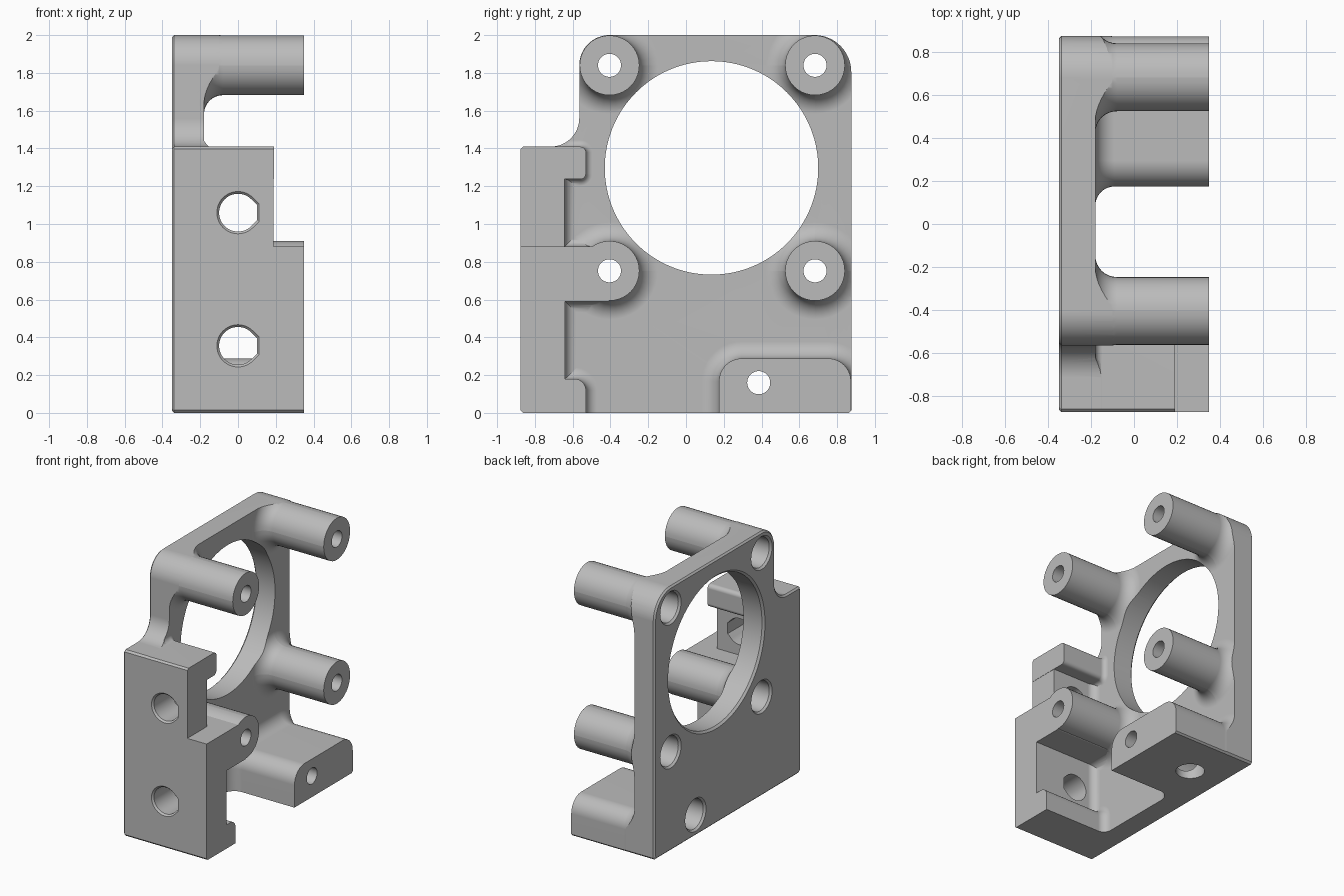
import bpy, bmesh
from math import sin, cos, pi, sqrt, radians

cube = bpy.data.objects.get("Cube")
if cube:
    bpy.data.objects.remove(cube)

PLATE_BACK, PLATE_FACE, END = -0.35, -0.18, 0.35

grey = bpy.data.materials.new("plain_grey")
grey.use_nodes = True
grey.diffuse_color = (0.5, 0.5, 0.5, 1)
grey.node_tree.nodes["Principled BSDF"].inputs["Base Color"].default_value = (0.5, 0.5, 0.5, 1)


def arc(cy, cz, r, start, end, n=10):
    """Points on an arc, angles in degrees."""
    steps = [radians(start + (end - start) * i / n) for i in range(n + 1)]
    return [(cy + r * cos(a), cz + r * sin(a)) for a in steps]


def circle(cy, cz, r, n=64):
    return arc(cy, cz, r, 0, 360, n)[:-1]


def rounded(y0, y1, z0, z1, r):
    """Rounded rectangle outline."""
    return (arc(y1 - r, z1 - r, r, 0, 90) + arc(y0 + r, z1 - r, r, 90, 180)
            + arc(y0 + r, z0 + r, r, 180, 270) + arc(y1 - r, z0 + r, r, 270, 360))


def loft(name, stations, axis="x"):
    """Solid through outlines of equal length, placed along an axis."""
    place = {"x": lambda t, u, v: (t, u, v),
             "y": lambda t, u, v: (u, t, v),
             "z": lambda t, u, v: (u, v, t)}[axis]
    bm = bmesh.new()
    rings = [[bm.verts.new(place(t, u, v)) for u, v in pts] for t, pts in stations]
    bm.faces.new(rings[0])
    bm.faces.new(rings[-1])
    for a, b in zip(rings, rings[1:]):
        for i in range(len(a)):
            j = (i + 1) % len(a)
            bm.faces.new((a[i], a[j], b[j], b[i]))
    bmesh.ops.recalc_face_normals(bm, faces=bm.faces)
    mesh = bpy.data.meshes.new(name)
    bm.to_mesh(mesh)
    bm.free()
    mesh.materials.append(grey)
    ob = bpy.data.objects.new(name, mesh)
    bpy.context.collection.objects.link(ob)
    return ob


def flared(name, y0, y1, z0, z1, r, end, f):
    """Block along x with a fillet where it meets the plate."""
    def grown(o):
        return rounded(y0 - o, y1 + o, z0 - o, z1 + o, r + o)
    stations = [(PLATE_FACE - 0.1, grown(f))]
    for i in range(9):
        a = pi / 2 * i / 8
        stations.append((PLATE_FACE + f * (1 - cos(a)), grown(f * (1 - sin(a)))))
    return loft(name, stations + [(end, grown(0))])


def combine(target, tool, operation):
    bpy.context.view_layer.objects.active = target
    mod = target.modifiers.new("combine", "BOOLEAN")
    mod.operation, mod.solver, mod.object = operation, "EXACT", tool
    bpy.ops.object.modifier_apply(modifier=mod.name)
    bpy.data.objects.remove(tool)


# Oversized back plate, trimmed to its outline further down
bracket = loft("mounting_bracket", [(-0.6, rounded(-1.5, 1.5, -0.8, 2.7, 0.1)),
                                    (PLATE_FACE, rounded(-1.5, 1.5, -0.8, 2.7, 0.1))])

# Front wall, its two lips, the bridge to the boss, and the foot
past = END + 0.1
parts = [
    flared("lower_wall", -1.1, -0.64, -0.4, 0.88, 0.01, past, 0.06),
    flared("upper_wall", -1.12, -0.642, -0.3, 1.4, 0.01, 0.188, 0.06),
    flared("top_lip", -1.14, -0.53, 1.237, 1.409, 0.03, 0.19, 0.035),
    flared("bottom_lip", -1.16, -0.53, -0.35, 0.18, 0.06, past, 0.06),
    flared("bridge", -1.18, -0.405, 0.59, 0.882, 0.01, past, 0.06),
    flared("foot", 0.175, 0.873, -0.37, 0.288, 0.12, past, 0.09),
]

# Four bosses
bosses = [(y, z) for y in (-0.405, 0.683) for z in (0.752, 1.84)]
R = 0.158
for y, z in bosses:
    parts.append(flared("boss", y - R, y + R, z - R, z + R, R - 0.0005, past, 0.1))
for part in parts:
    combine(bracket, part, "UNION")


# Side outline that trims everything, with a slightly eased back edge
def outline(o):
    left, right, low, c = -0.875 + o, 0.875 - o, o, 0.014
    shoulder, neck, top = 1.41 - o, -0.565 + o, 2 - o
    return ([(left, low + c), (left + c, low), (right - c, low), (right, low + c)]
            + arc(0.68, 1.805, right - 0.68, 0, 90, 16)
            + arc(-0.405, 1.84, 0.16 - o, 90, 180, 16)
            + arc(neck - 0.15, shoulder + 0.15, 0.15, 0, -90, 12)
            + [(left + c, shoulder), (left, shoulder - c)])


trim = loft("outline_trim", [(PLATE_BACK, outline(0.012)), (PLATE_BACK + 0.012, outline(0)),
                             (END, outline(0))])
combine(bracket, trim, "INTERSECT")

# Large round opening with a chamfer at the back
cutters = [loft("opening", [(x, circle(0.135, 1.297, r, 128)) for x, r in
                            ((-0.4, 0.58), (-0.35, 0.58), (-0.335, 0.565), (0.1, 0.565))])]

# Counterbored screw holes through the bosses and the foot
for y, z in bosses + [(0.385, 0.16)]:
    profile = ((-0.4, 0.125), (-0.35, 0.125), (-0.335, 0.112), (0, 0.112),
               (0.0005, 0.061), (0.5, 0.061))
    cutters.append(loft("screw_hole", [(x, circle(y, z, r, 48)) for x, r in profile]))


# Flat-sided holes through the front wall
def flat_hole(z, r):
    k = r * (sqrt(2) - 1)
    return arc(0, z, r, 45, 315, 36) + [(r, z - k), (r, z + k)]


for z in (1.06, 0.355):
    cutters.append(loft("wall_hole", [(y, flat_hole(z, r)) for y, r in
                        ((-1, 0.112), (-0.875, 0.112), (-0.862, 0.1), (-0.45, 0.1))], "y"))

# Blind hole under the foot
cutters.append(loft("foot_hole", [(h, circle(-0.075, 0.52, 0.1, 48)) for h in (-0.2, 0.2)], "z"))

for cutter in cutters:
    combine(bracket, cutter, "DIFFERENCE")

# Smooth curved faces, keep edges crisp
bpy.ops.object.select_all(action="DESELECT")
bracket.select_set(True)
bpy.context.view_layer.objects.active = bracket
bpy.ops.object.shade_smooth_by_angle(angle=radians(28))
weighted = bracket.modifiers.new("weighted_normals", "WEIGHTED_NORMAL")
weighted.keep_sharp = True
